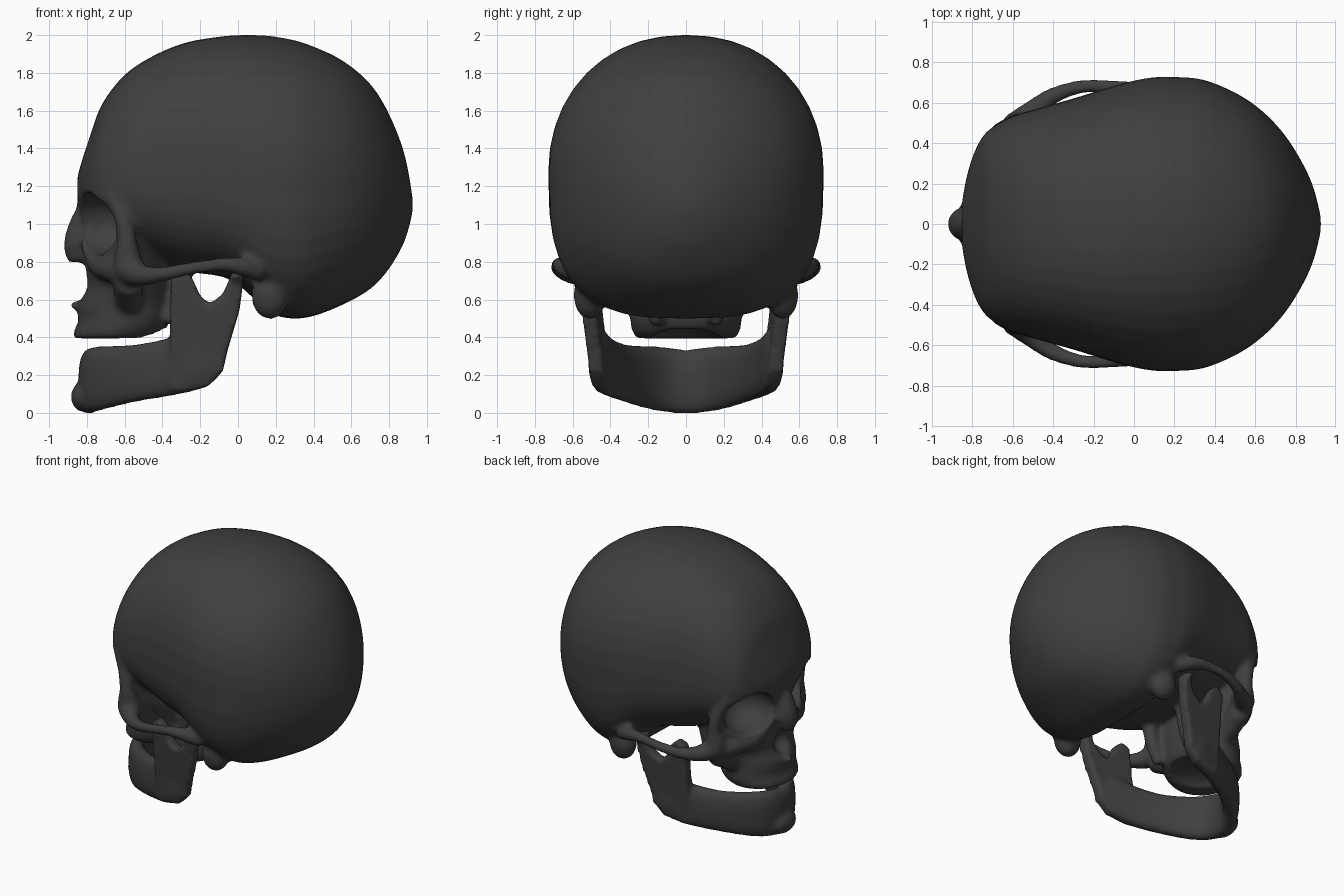
import bpy
import bmesh
import math
from mathutils import Vector, Matrix

if "Cube" in bpy.data.objects:
    bpy.data.objects.remove(bpy.data.objects["Cube"], do_unlink=True)

bone = bpy.data.materials.new("dark_grey")
bone.use_nodes = True
GREY = (0.05, 0.05, 0.05, 1)
bone.diffuse_color = GREY
bone.node_tree.nodes["Principled BSDF"].inputs["Base Color"].default_value = GREY
SIDES = (-1, 1)


def refine(rows, steps=4):
    """Catmull-Rom interpolation of rows of numbers."""
    out = []
    last = len(rows) - 1
    for i in range(last):
        a, b, c, d = rows[max(i - 1, 0)], rows[i], rows[i + 1], rows[min(i + 2, last)]
        for s in range(steps):
            t = s / steps
            out.append([q + t / 2 * (r - p + t * (2 * p - 5 * q + 4 * r - e + t * (3 * (q - r) + e - p)))
                        for p, q, r, e in zip(a, b, c, d)])
    return out + [list(rows[-1])]


def oval(n, power=2.0, lower=None):
    """Unit superellipse, optionally squarer on its lower half."""
    pts = []
    for k in range(n):
        c, s = math.cos(math.tau * k / n), math.sin(math.tau * k / n)
        e = 2 / (lower if lower and s < 0 else power)
        pts.append((math.copysign(abs(c) ** e, c), math.copysign(abs(s) ** e, s)))
    return pts


def loft(bm, rings):
    loops = [[bm.verts.new(p) for p in ring] for ring in rings]
    n = len(loops[0])
    for a, b in zip(loops, loops[1:]):
        for k in range(n):
            bm.faces.new((a[k], a[(k + 1) % n], b[(k + 1) % n], b[k]))
    bm.faces.new(loops[0][::-1])
    bm.faces.new(loops[-1])


def tube(bm, path, side=1):
    """Round tube through rows of x, y, z, radius."""
    rows = refine([(x, y * side, z, r) for x, y, z, r in path])
    rings = []
    for i, row in enumerate(rows):
        tangent = Vector(rows[min(i + 1, len(rows) - 1)][:3]) - Vector(rows[max(i - 1, 0)][:3])
        frame = tangent.to_track_quat('Z', 'Y')
        rings.append([Vector(row[:3]) + frame @ Vector((c * row[3], s * row[3], 0)) for c, s in oval(12)])
    loft(bm, rings)


def blob(bm, centre, radii, yaw=0):
    m = Matrix.Translation(centre) @ Matrix.Rotation(yaw, 4, 'Z') @ Matrix.Diagonal((*radii, 1))
    bmesh.ops.create_uvsphere(bm, u_segments=24, v_segments=16, radius=1, matrix=m)


def make(name, bm):
    bmesh.ops.recalc_face_normals(bm, faces=bm.faces)
    mesh = bpy.data.meshes.new(name)
    bm.to_mesh(mesh)
    bm.free()
    ob = bpy.data.objects.new(name, mesh)
    bpy.context.collection.objects.link(ob)
    return ob


def fuse(ob, cutter=None):
    """Blend the joined parts into one surface, carve hollows and bake."""
    def remesh():
        mod = ob.modifiers.new("fuse", 'REMESH')
        mod.mode = 'VOXEL'
        mod.voxel_size = 0.016
    remesh()
    if cutter:
        mod = ob.modifiers.new("hollows", 'BOOLEAN')
        mod.operation = 'DIFFERENCE'
        mod.object = cutter
        remesh()
    mod = ob.modifiers.new("soften", 'SMOOTH')
    mod.factor = 0.5
    mod.iterations = 7
    bpy.context.view_layer.update()
    baked = bpy.data.meshes.new_from_object(ob.evaluated_get(bpy.context.evaluated_depsgraph_get()))
    ob.modifiers.clear()
    ob.data = baked
    if cutter:
        bpy.data.objects.remove(cutter, do_unlink=True)
    baked.materials.clear()
    baked.materials.append(bone)
    for p in baked.polygons:
        p.use_smooth = True
        p.material_index = 0


# Braincase: x, top, bottom, widest height, half width, squareness above and below
skull = bmesh.new()
braincase = [
    (-.85, 1.25, 1.13, 1.19, .12, 2, 2.1), (-.825, 1.34, 1.03, 1.2, .25, 2, 2.2),
    (-.78, 1.475, .95, 1.2, .38, 2.1, 2.2), (-.72, 1.635, .9, 1.21, .465, 2.2, 2.3),
    (-.6, 1.79, .86, 1.23, .535, 2.3, 2.4), (-.45, 1.89, .81, 1.25, .58, 2.35, 2.5),
    (-.28, 1.96, .75, 1.26, .628, 2.35, 2.6), (-.1, 1.992, .725, 1.27, .685, 2.25, 2.8),
    (0, 2.0, .68, 1.27, .71, 2.2, 2.9), (.1, 2.0, .59, 1.27, .727, 2.15, 3), (.2, 1.992, .515, 1.27, .728, 2.1, 3),
    (.36, 1.955, .503, 1.25, .71, 2.1, 2.9), (.57, 1.855, .58, 1.23, .61, 2.1, 2.5),
    (.74, 1.69, .69, 1.2, .45, 2, 2.2), (.87, 1.41, .88, 1.15, .23, 2, 2), (.925, 1.14, 1.06, 1.1, .04, 2, 2)]
loft(skull, [[(x, w * c, mid + s * ((top - mid) if s > 0 else (mid - bot))) for c, s in oval(40, up, low)]
             for x, top, bot, mid, w, up, low in refine(braincase)])

# Upper face and upper jaw: height, front, back, half width
face = [
    (.395, -.875, -.44, .26), (.43, -.87, -.39, .285), (.49, -.845, -.36, .295), (.57, -.85, -.35, .295),
    (.66, -.81, -.34, .32), (.75, -.81, -.35, .38), (.85, -.81, -.39, .44), (1.0, -.81, -.4, .48),
    (1.15, -.83, -.4, .485), (1.22, -.81, -.42, .45)]
loft(skull, [[((f + b) / 2 + c * (b - f) / 2, s * w, z) for c, s in oval(32, 2.05)]
             for z, f, b, w in refine(face)])

# Nasal bones and nasal spine
tube(skull, [(-.78, 0, 1.18, .07), (-.785, 0, 1.07, .075), (-.82, 0, .97, .085), (-.84, 0, .88, .085),
             (-.84, 0, .8, .06)])
tube(skull, [(-.83, 0, .98, .035), (-.88, 0, .9, .04), (-.9, 0, .85, .03)])
tube(skull, [(-.76, 0, .6, .05), (-.83, 0, .58, .04), (-.89, 0, .57, .02)])

for side in SIDES:
    # Cheekbone with its arch back to the temple
    tube(skull, [(-.665, .455, 1.15, .05), (-.61, .49, 1.03, .045), (-.585, .495, .9, .055),
                 (-.58, .475, .775, .085), (-.51, .55, .73, .06), (-.4, .635, .735, .043),
                 (-.25, .682, .765, .036), (-.1, .676, .785, .037), (.02, .65, .775, .05), (.12, .6, .74, .05)], side)
    # Lower eye rim and the cheek surface down to the upper jaw
    tube(skull, [(-.57, .46, .75, .085), (-.66, .37, .76, .07), (-.745, .23, .79, .055), (-.79, .12, .92, .05)], side)
    tube(skull, [(-.57, .46, .7, .08), (-.58, .38, .66, .08), (-.58, .25, .57, .07)], side)
    # Process behind the ear and plates behind the palate
    blob(skull, (.17, .51 * side, .62), (.1, .085, .125))
    tube(skull, [(-.36, .16, .47, .04), (-.31, .17, .62, .05), (-.29, .18, .8, .06)], side)

# Hollows for the eyes, nose and palate
hollows = bmesh.new()
for side in SIDES:
    blob(hollows, (-.75, .3 * side, 1.0), (.24, .195, .165), -.5 * side)
blob(hollows, (-.87, 0, .69), (.13, .095, .1))
blob(hollows, (-.54, 0, .37), (.24, .19, .1))
fuse(make("skull", skull), make("hollow_cutter", hollows))

# Lower jaw body: x, y, bottom, top, half thickness
jaw = bmesh.new()
half = [(-.785, 0, -.005, .335, .06), (-.765, .11, .003, .35, .06), (-.68, .22, .025, .355, .06),
        (-.53, .33, .06, .365, .06), (-.35, .415, .09, .4, .06), (-.2, .46, .125, .44, .055),
        (-.11, .475, .18, .36, .04)]
arch = refine([(x, -y, *rest) for x, y, *rest in half[:0:-1]] + half)
rings = []
for i, (x, y, bot, top, thick) in enumerate(arch):
    a, b = arch[max(i - 1, 0)], arch[min(i + 1, len(arch) - 1)]
    out = Vector((b[1] - a[1], a[0] - b[0], 0)).normalized()
    rings.append([Vector((x, y, (top + bot) / 2 + s * (top - bot) / 2)) + out * c * thick
                  for c, s in oval(20, 2.6)])
loft(jaw, rings)
blob(jaw, (-.82, 0, .085), (.065, .12, .08))

# Upright branches of the jaw with hinge and front process
outline = [(-.35, .11), (-.36, .44), (-.355, .72), (-.3, .77), (-.245, .72), (-.2, .62), (-.15, .575),
           (-.08, .63), (-.04, .72), (0, .75), (.03, .72), (.01, .55), (-.055, .33), (-.08, .22), (-.165, .135)]
for side in SIDES:
    loft(jaw, [[(x, side * (.47 + .1 * (x + .2) + .1 * (z - .3) + off), z) for x, z in outline]
               for off in (-.04, .04)])
    blob(jaw, (-.01, .535 * side, .72), (.035, .08, .03))
fuse(make("lower_jaw", jaw))
